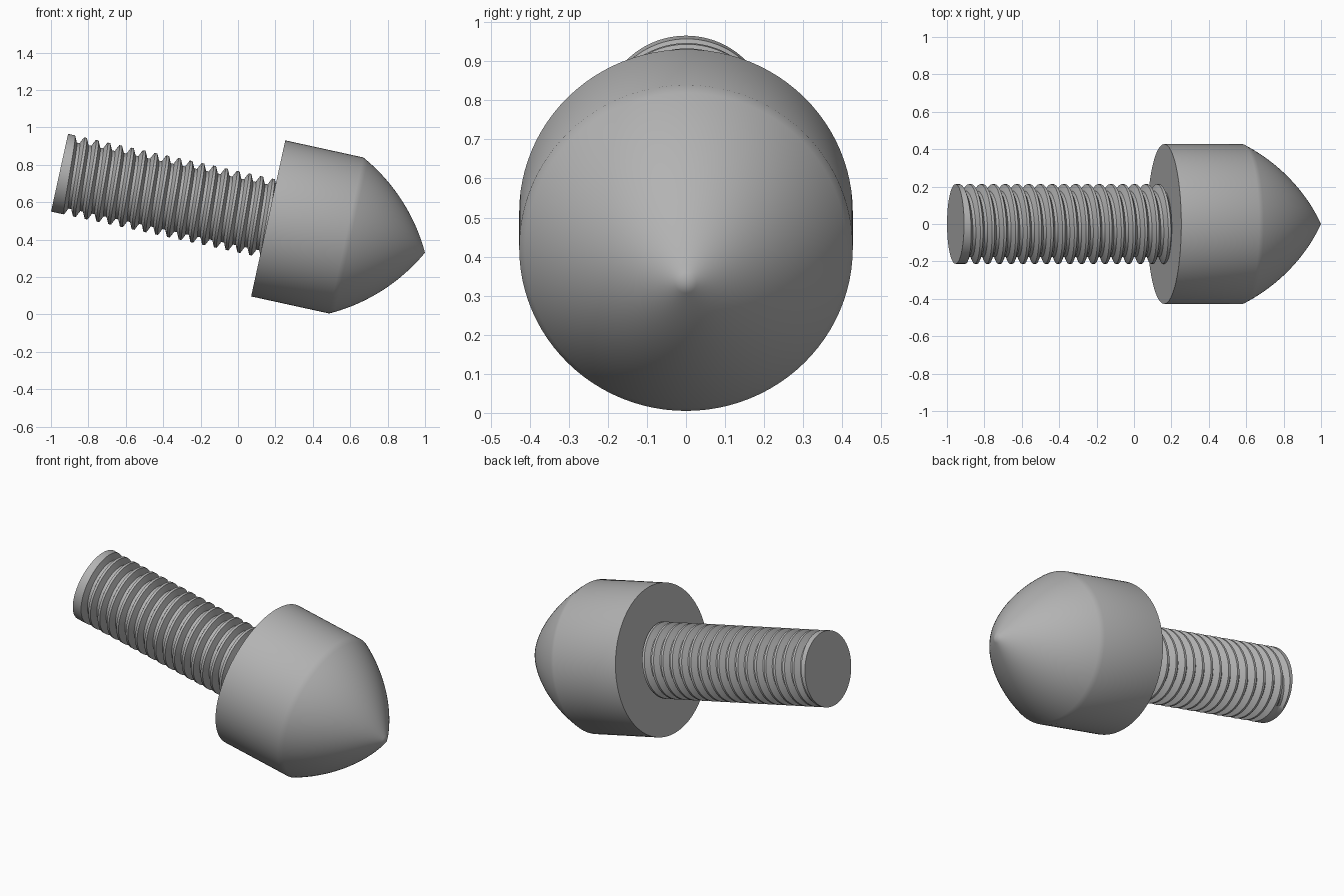
import bpy, bmesh
from math import sin, cos, pi, radians, hypot, atan2

cube = bpy.data.objects.get("Cube")
if cube:
    bpy.data.objects.remove(cube, do_unlink=True)

SIDES = 96
ORIGIN = (0.1615, 0, 0.5135)      # centre of the head's flat back face
TILT = radians(102.35)            # long axis leans slightly downwards

steel = bpy.data.materials.new("grey_steel")
steel.use_nodes = True
grey = (0.45, 0.45, 0.45, 1)
steel.diffuse_color = grey
steel.node_tree.nodes["Principled BSDF"].inputs["Base Color"].default_value = grey


def ring_point(bm, radius, turn, z):
    a = 2 * pi * turn
    return bm.verts.new((radius * cos(a), radius * sin(a), z))


def skin(bm, columns):
    """Join neighbouring columns of vertices with quads."""
    for left, right in zip(columns, columns[1:]):
        for j in range(len(left) - 1):
            bm.faces.new((left[j], right[j], right[j + 1], left[j + 1]))


def finish(bm, name):
    bmesh.ops.remove_doubles(bm, verts=bm.verts[:], dist=0.00002)
    bmesh.ops.recalc_face_normals(bm, faces=bm.faces[:])
    mesh = bpy.data.meshes.new(name)
    bm.to_mesh(mesh)
    bm.free()
    mesh.materials.append(steel)
    obj = bpy.data.objects.new(name, mesh)
    bpy.context.collection.objects.link(obj)
    obj.location = ORIGIN
    obj.rotation_euler = (0, TILT, 0)
    bpy.ops.object.select_all(action='DESELECT')
    obj.select_set(True)
    bpy.context.view_layer.objects.active = obj
    bpy.ops.object.shade_smooth_by_angle(angle=radians(32))


# Head: short cylinder with a pointed, gently bulging nose
RADIUS, SHOULDER, TIP = 0.427, 0.427, 0.858
nose = TIP - SHOULDER
half_turn = radians(18)
chord_angle = atan2(RADIUS, nose)
arc_radius = hypot(RADIUS, nose) / (2 * sin(half_turn))
start = chord_angle - half_turn
STEPS = 20
profile = [(0, 0), (RADIUS, 0)]
for i in range(STEPS + 1):
    a = start + 2 * half_turn * i / STEPS
    profile.append((max(0, RADIUS - arc_radius * (cos(start) - cos(a))),
                    SHOULDER + arc_radius * (sin(a) - sin(start))))
profile[-1] = (0, TIP)

bm = bmesh.new()
skin(bm, [[ring_point(bm, r, i / SIDES, z) for r, z in profile]
          for i in range(SIDES + 1)])
finish(bm, "pointed_head")

# Shaft: right-handed helical groove that fades out into a plain end collar
SHAFT_R, DEPTH, PITCH = 0.2127, 0.036, 0.0643
END, FIRST_GROOVE = -1.142, -1.111
groove = [(-0.025, 0), (-0.008, 1), (0.008, 1), (0.025, 0)]   # offset, depth

bm = bmesh.new()
columns = []
for i in range(SIDES + 1):
    column = []
    for k in range(-2, 19):
        turn = k + i / SIDES
        fade = min(1, max(0, turn / 0.25))
        for offset, cut in groove:
            z = max(END, FIRST_GROOVE + PITCH * turn + offset)
            column.append(ring_point(bm, SHAFT_R - DEPTH * cut * fade, i / SIDES, z))
    columns.append(column)
skin(bm, columns)
bm.faces.new([ring_point(bm, SHAFT_R, i / SIDES, END) for i in range(SIDES)])
finish(bm, "threaded_shaft")
